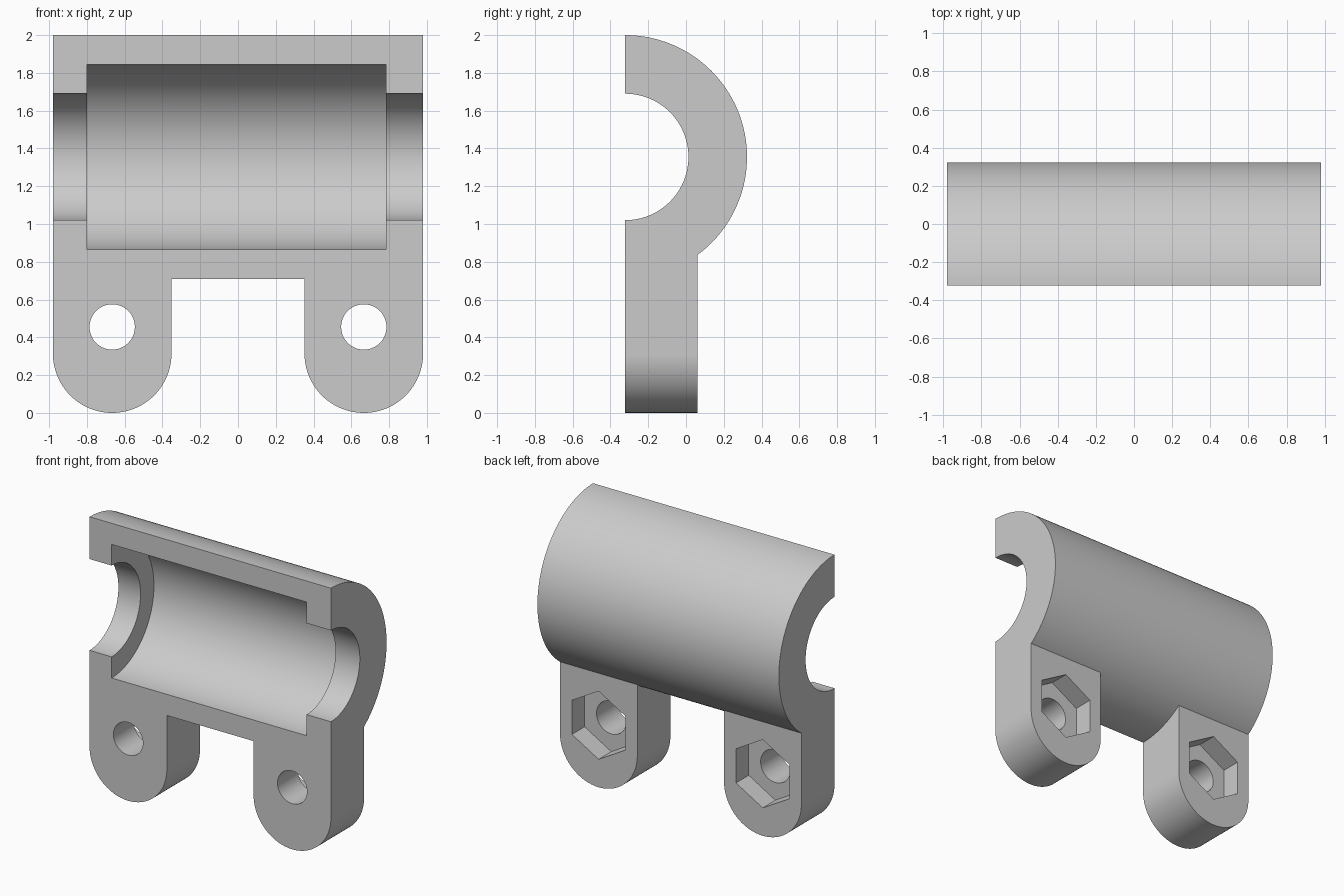
import bpy, bmesh, math
from mathutils import Vector

if "Cube" in bpy.data.objects:
    bpy.data.objects.remove(bpy.data.objects["Cube"], do_unlink=True)

FRONT = -0.322            # split face of the clamp half
LEG_BACK = 0.062          # back face of the mounting legs
HALF = 0.98               # half length along x
AXIS_Z = 1.355            # height of the bore axis
LEG_R, LEG_X, HOLE_Z = 0.314, 0.666, 0.455

grey = bpy.data.materials.new("plain grey")
grey.use_nodes = True
grey.diffuse_color = (0.6, 0.6, 0.6, 1)
grey.node_tree.nodes["Principled BSDF"].inputs["Base Color"].default_value = grey.diffuse_color


def arc(cx, cz, r, start, end, n):
    """Points on an arc, angles in degrees."""
    angles = [math.radians(start + (end - start) * i / n) for i in range(n + 1)]
    return [(cx + r * math.cos(a), cz + r * math.sin(a)) for a in angles]


def prism(name, profile, axis, low, high):
    """Extrude a closed profile along x (profile in y, z) or y (profile in x, z)."""
    def place(p, d):
        return (d, p[0], p[1]) if axis == "x" else (p[0], d, p[1])
    bm = bmesh.new()
    face = bm.faces.new([bm.verts.new(place(p, low)) for p in profile])
    new = bmesh.ops.extrude_face_region(bm, geom=[face])["geom"]
    move = Vector(place((0, 0), high - low))
    bmesh.ops.translate(bm, vec=move, verts=[v for v in new if isinstance(v, bmesh.types.BMVert)])
    bmesh.ops.recalc_face_normals(bm, faces=bm.faces)
    mesh = bpy.data.meshes.new(name)
    bm.to_mesh(mesh)
    bm.free()
    mesh.materials.append(grey)
    obj = bpy.data.objects.new(name, mesh)
    bpy.context.collection.objects.link(obj)
    return obj


def combine(target, other, operation):
    """Apply a boolean and remove the helper."""
    other.hide_render = True
    mod = target.modifiers.new(operation, "BOOLEAN")
    mod.operation, mod.object, mod.solver = operation, other, "EXACT"
    bpy.context.view_layer.objects.active = target
    bpy.ops.object.modifier_apply(modifier=mod.name)
    bpy.data.objects.remove(other, do_unlink=True)


def circle(cx, cz, r, n, start=0):
    return arc(cx, cz, r, start, start + 360, n)[:-1]


# Half-round housing
body = prism("clamp_half", arc(FRONT, AXIS_Z, 0.645, -90, 90, 64), "x", -HALF, HALF)

# Round-ended mounting legs, running up into the housing
for side in (-1, 1):
    cx = side * LEG_X
    outline = arc(cx, LEG_R, LEG_R, 180, 360, 48) + [(cx + LEG_R, 1.1), (cx - LEG_R, 1.1)]
    combine(body, prism("leg", outline, "y", FRONT, LEG_BACK), "UNION")

# Narrow bore through both ends and the wider chamber between them
combine(body, prism("end_bore", circle(FRONT, AXIS_Z, 0.335, 96), "x", -1.2, 1.2), "DIFFERENCE")
combine(body, prism("chamber", circle(FRONT, AXIS_Z, 0.49, 128), "x", -0.80, 0.783), "DIFFERENCE")

# Bolt holes with hexagonal nut pockets on the back
for side in (-1, 1):
    cx = side * LEG_X
    combine(body, prism("bolt_hole", circle(cx, HOLE_Z, 0.12, 48), "y", -0.6, 0.4), "DIFFERENCE")
    combine(body, prism("nut_pocket", circle(cx, HOLE_Z, 0.25, 6, 90), "y", -0.085, 0.2), "DIFFERENCE")

# Smooth curves, crisp edges
bpy.ops.object.select_all(action="DESELECT")
body.select_set(True)
bpy.context.view_layer.objects.active = body
bpy.ops.object.shade_smooth_by_angle(angle=math.radians(25))
